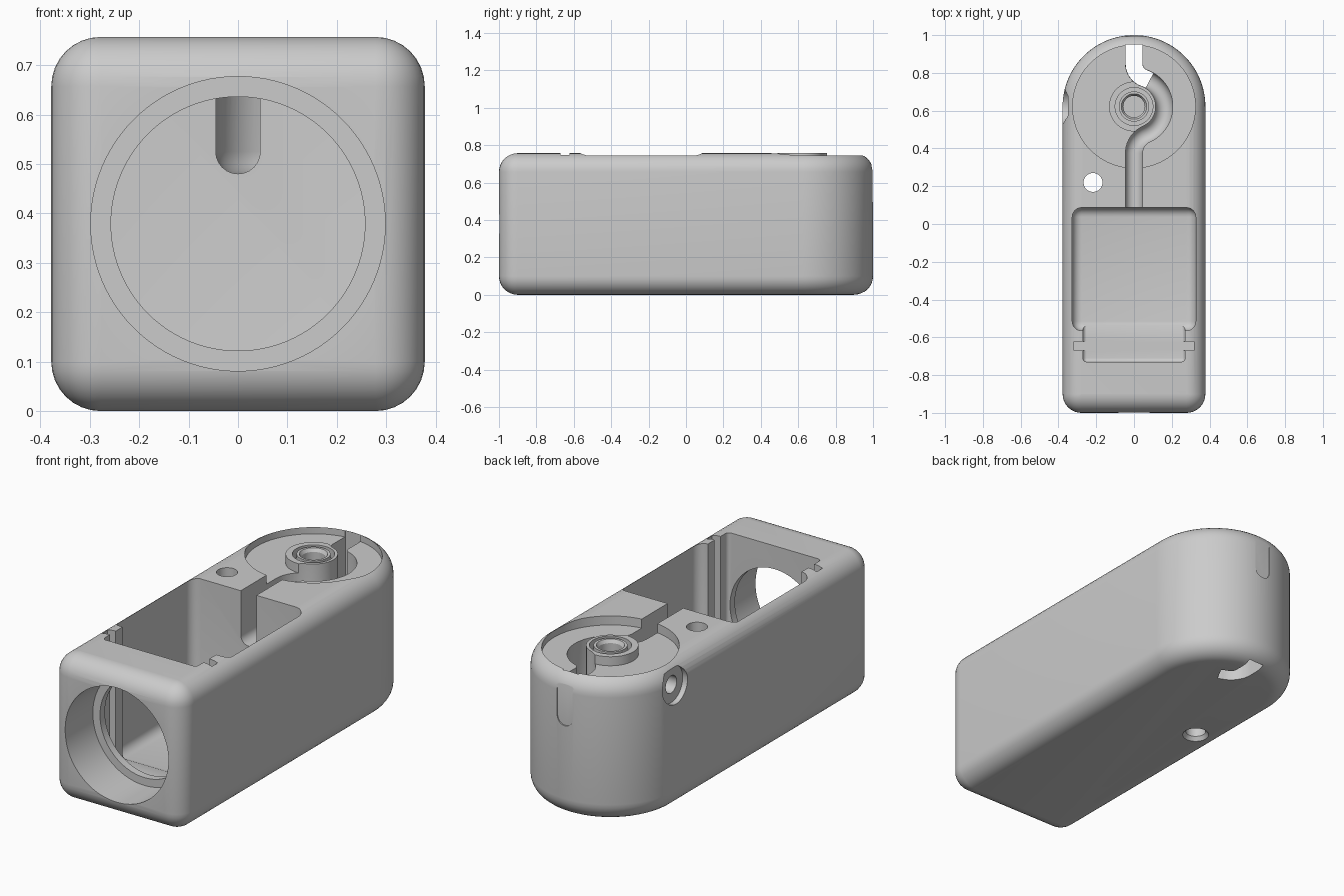
import bpy, bmesh
from math import sin, cos, pi, radians
from mathutils import Vector

old = bpy.data.objects.get("Cube")
if old:
    bpy.data.objects.remove(old, do_unlink=True)

HALF, TOP, FILLET = 0.378, 0.757, 0.1
DISC_Y = HALF * -1 + 1          # centre of the round end

grey = bpy.data.materials.new("plain grey")
grey.use_nodes = True
grey.diffuse_color = (0.6, 0.6, 0.6, 1)
grey.node_tree.nodes["Principled BSDF"].inputs["Base Color"].default_value = (0.6, 0.6, 0.6, 1)


def finish(name, bm):
    bmesh.ops.remove_doubles(bm, verts=bm.verts, dist=1e-5)
    bmesh.ops.recalc_face_normals(bm, faces=bm.faces)
    mesh = bpy.data.meshes.new(name)
    bm.to_mesh(mesh)
    bm.free()
    mesh.materials.append(grey)
    obj = bpy.data.objects.new(name, mesh)
    bpy.context.collection.objects.link(obj)
    return obj


def loft(name, rings):
    """Skin equal closed rings and cap both ends."""
    bm = bmesh.new()
    loops = [[bm.verts.new(p) for p in ring] for ring in rings]
    n = len(loops[0])
    for a, b in zip(loops, loops[1:]):
        for i in range(n):
            j = (i + 1) % n
            bm.faces.new((a[i], a[j], b[j], b[i]))
    bm.faces.new(loops[0])
    bm.faces.new(loops[-1])
    return finish(name, bm)


def turned(name, profile, centre, axis, steps=96):
    """Spin a closed (radius, distance) profile about an axis."""
    bm = bmesh.new()
    rot = Vector(axis).to_track_quat('Z', 'Y')
    rings = []
    for r, h in profile:
        rings.append([bm.verts.new(Vector(centre) + rot @ Vector(
            (r * cos(2 * pi * i / steps), r * sin(2 * pi * i / steps), h))) for i in range(steps)])
    for k, a in enumerate(rings):
        m = (k + 1) % len(rings)
        if profile[k][0] == 0 and profile[m][0] == 0:
            continue
        for i in range(steps):
            j = (i + 1) % steps
            bm.faces.new((a[i], a[j], rings[m][j], rings[m][i]))
    return finish(name, bm)


def block(name, x, y0, y1, z0, z1, fillet=0.0):
    """Box symmetric in x with optional rounded edges."""
    bm = bmesh.new()
    bmesh.ops.create_cube(bm, size=1)
    for v in bm.verts:
        v.co = (v.co.x * 2 * x, y0 + (v.co.y + 0.5) * (y1 - y0), z0 + (v.co.z + 0.5) * (z1 - z0))
    if fillet:
        bmesh.ops.bevel(bm, geom=bm.edges[:], offset=fillet, segments=6, profile=0.5, affect='EDGES')
    return finish(name, bm)


def arc(cx, cy, r, a0, a1, n):
    return [Vector((cx + r * cos(radians(a0 + (a1 - a0) * i / n)),
                    cy + r * sin(radians(a0 + (a1 - a0) * i / n)), 0)) for i in range(n + 1)]


def sweep(name, path, profile):
    """Carry an upright (side, height) profile along a flat path."""
    rings = []
    for i, p in enumerate(path):
        t = (path[min(i + 1, len(path) - 1)] - path[max(i - 1, 0)]).normalized()
        side = Vector((t.y, -t.x, 0))
        rings.append([p + side * s + Vector((0, 0, z)) for s, z in profile])
    return loft(name, rings)


def cut(target, cutter):
    mod = target.modifiers.new("cut", 'BOOLEAN')
    mod.operation, mod.solver, mod.object = 'DIFFERENCE', 'EXACT', cutter
    bpy.context.view_layer.objects.active = target
    bpy.ops.object.modifier_apply(modifier=mod.name)
    bpy.data.objects.remove(cutter, do_unlink=True)


# Housing: square front, round back, filleted all over
def outline(d, z):
    r = max(FILLET - d, 0.001)
    c = HALF - FILLET
    pts = arc(0, DISC_Y, HALF - d, 0, 180, 64)
    pts += arc(-c, FILLET - 1, r, 180, 270, 8) + arc(c, FILLET - 1, r, 270, 360, 8)
    return [(p.x, p.y, z) for p in pts]


angles = [radians(90 * i / 8) for i in range(9)]
lower = [outline(FILLET * (1 - sin(a)), FILLET * (1 - cos(a))) for a in angles]
upper = [outline(FILLET * (1 - cos(a)), TOP - FILLET * (1 - sin(a))) for a in angles]
body = loft("housing", lower + upper)

# Main compartment, front pocket and plate slot
cut(body, block("compartment", 0.327, -0.565, 0.087, 0.05, 1.1, 0.05))
cut(body, block("pocket", 0.27, -0.73, -0.45, 0.055, 1.1, 0.02))
cut(body, block("plate_slot", 0.318, -0.67, -0.622, 0.053, 1.1))

# Stepped round opening in the front
cut(body, turned("front_bore", [(0, -1.1), (0.298, -1.1), (0.298, -0.77), (0.257, -0.77),
                                (0.257, -0.6), (0, -0.6)], (0, 0, 0.379), (0, 1, 0)))

# Round recess on top, leaving a central boss
hub = (0, DISC_Y, 0)
cut(body, turned("disc_recess", [(0.325, 0.71), (0.325, 1), (0.132, 1), (0.132, 0.71)], hub, (0, 0, 1)))
cut(body, turned("boss_groove", [(0.1, 0.71), (0.1, 1), (0.08, 1), (0.08, 0.71)], hub, (0, 0, 1), 48))
cut(body, turned("boss_hole", [(0, 0.4), (0.057, 0.4), (0.057, 0.74), (0.075, 0.77), (0, 0.77)],
                 hub, (0, 0, 1), 48))

# Winding cable channel with a round floor
W = 0.045
around = arc(0, DISC_Y, 0.16, -66, 70.5, 24)
exit_bend = arc(0.08, DISC_Y + 0.226, 0.08, 250.5, 180, 10)
end = [Vector((0, 0.95, 0))]
path = [Vector((0, 0, 0))] + arc(0.11, DISC_Y - 0.2466, 0.11, 180, 114, 10) + around[1:] + exit_bend[1:] + end
floor = [(p.x, p.y) for p in arc(0, 0.48 + W, W, 180, 360, 12)]
cut(body, sweep("cable_channel", path, [(-W, 1)] + floor + [(W, 1)]))

# Part of the channel that drops right through the base
V = W - 0.001
cut(body, sweep("cable_exit", around[-3:] + exit_bend[1:] + [Vector((0, 0.949, 0))],
                [(-V, 0.9), (-V, -0.1), (V, -0.1), (V, 0.9)]))

# Shallow groove outside the back wall
back = [Vector((0, 0.993, 0)), Vector((0, 1.1, 0))]
cut(body, sweep("back_groove", back, [(-W, 1)] + floor + [(W, 1)]))

# Vertical hole beside the channel, eased at the base
cut(body, turned("strap_hole", [(0, -0.1), (0.065, -0.1), (0.065, 0.0), (0.05, 0.02), (0.05, 1), (0, 1)],
                 (-0.217, 0.22, 0), (0, 0, 1), 48))

# Counterbored screw hole in the side
cut(body, turned("side_screw_hole", [(0, -0.6), (0.095, -0.6), (0.095, -0.35), (0.045, -0.35),
                                     (0.045, -0.03), (0, -0.03)], (0, DISC_Y, 0.645), (1, 0, 0), 48))

# Smooth curves, crisp edges
bpy.ops.object.select_all(action='DESELECT')
body.select_set(True)
bpy.context.view_layer.objects.active = body
bpy.ops.object.shade_smooth_by_angle(angle=radians(30))
